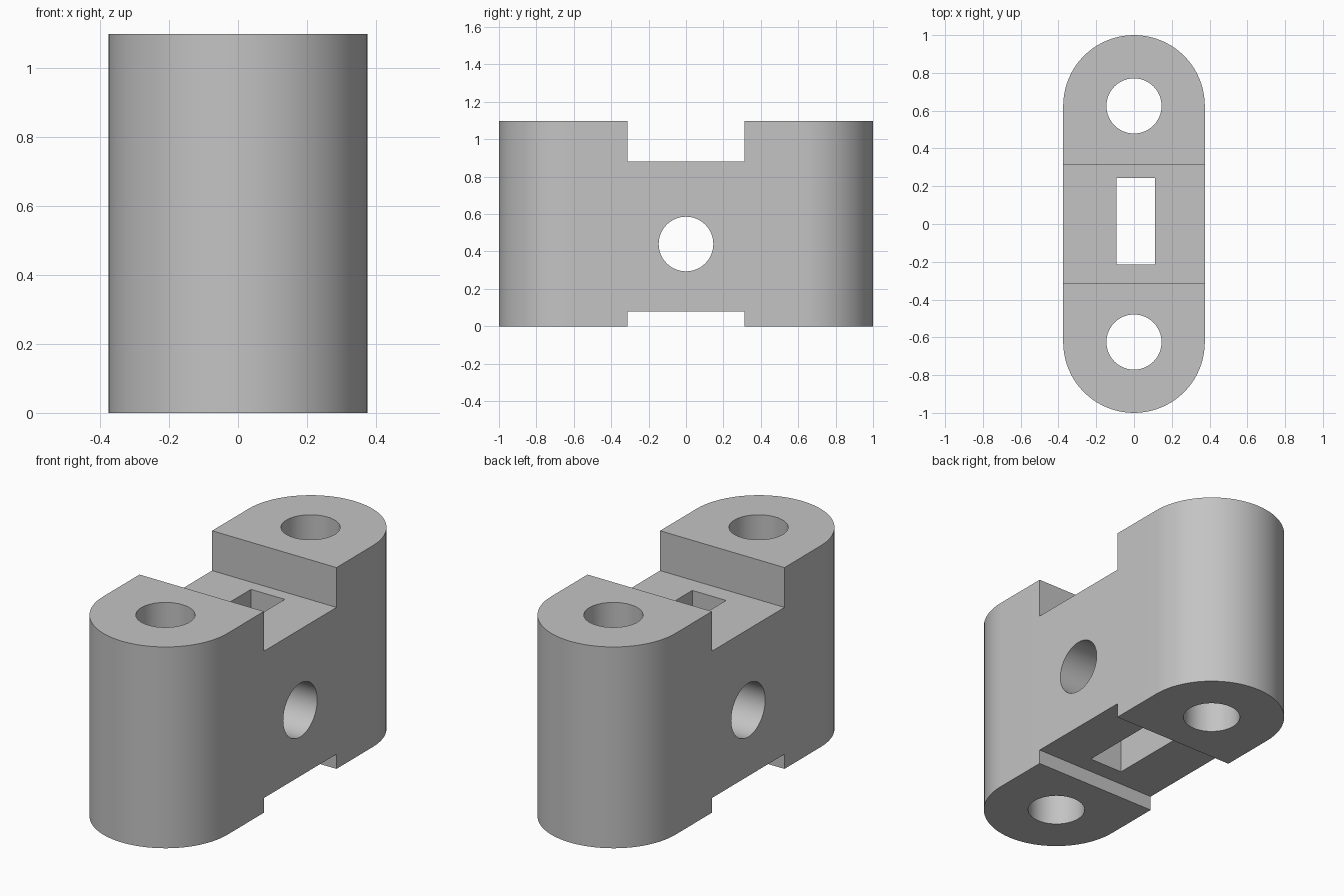
import bpy, bmesh
from math import pi, cos, sin, radians
from mathutils import Matrix

if "Cube" in bpy.data.objects:
    bpy.data.objects.remove(bpy.data.objects["Cube"], do_unlink=True)

HEIGHT, HALF_WIDTH, END_Y = 1.097, 0.375, 0.625
HOLE_RADIUS, NOTCH_Y = 0.146, 0.3125
NOTCH_FLOOR, NOTCH_ROOF = 0.88, 0.08

grey = bpy.data.materials.new("light_grey")
grey.use_nodes = True
colour = (0.55, 0.55, 0.55, 1)
grey.diffuse_color = colour
grey.node_tree.nodes["Principled BSDF"].inputs["Base Color"].default_value = colour


def finish(name, bm):
    bmesh.ops.recalc_face_normals(bm, faces=bm.faces)
    mesh = bpy.data.meshes.new(name)
    bm.to_mesh(mesh)
    bm.free()
    mesh.materials.append(grey)
    obj = bpy.data.objects.new(name, mesh)
    bpy.context.collection.objects.link(obj)
    return obj


def box(name, low, high):
    bm = bmesh.new()
    bmesh.ops.create_cube(bm, size=1)
    for v in bm.verts:
        v.co = [high[i] if v.co[i] > 0 else low[i] for i in range(3)]
    return finish(name, bm)


def drill(name, centre, axis):
    bm = bmesh.new()
    turn = Matrix.Rotation(pi / 2, 4, "Y") if axis == "X" else Matrix()
    bmesh.ops.create_cone(bm, cap_ends=True, segments=64, radius1=HOLE_RADIUS,
                          radius2=HOLE_RADIUS, depth=3,
                          matrix=Matrix.Translation(centre) @ turn)
    return finish(name, bm)


# Rounded-end block extruded from a stadium outline
bm = bmesh.new()
steps = 40
outline = []
for end, start in ((END_Y, 0), (-END_Y, pi)):
    for i in range(steps + 1):
        a = start + pi * i / steps
        outline.append(bm.verts.new((HALF_WIDTH * cos(a), end + HALF_WIDTH * sin(a), 0)))
base = bm.faces.new(outline)
top = bmesh.ops.extrude_face_region(bm, geom=[base])["geom"]
bmesh.ops.translate(bm, vec=(0, 0, HEIGHT),
                    verts=[g for g in top if isinstance(g, bmesh.types.BMVert)])
block = finish("mounting_block", bm)

# Notches, bolt holes, cross hole and off-centre slot
cutters = [
    box("top_notch", (-1, -NOTCH_Y, NOTCH_FLOOR), (1, NOTCH_Y, 2)),
    box("bottom_notch", (-1, -NOTCH_Y, -1), (1, NOTCH_Y, NOTCH_ROOF)),
    drill("back_hole", (0, END_Y, 0.5), "Z"),
    drill("front_hole", (0, -END_Y, 0.5), "Z"),
    drill("cross_hole", (0, 0, 0.44), "X"),
    box("slot", (-0.092, -0.214, -1), (0.112, 0.243, 2)),
]
for cutter in cutters:
    cutter.hide_render = True
    mod = block.modifiers.new(cutter.name, "BOOLEAN")
    mod.operation = "DIFFERENCE"
    mod.solver = "EXACT"
    mod.object = cutter

# Apply the cuts and discard the cutters
bpy.ops.object.select_all(action="DESELECT")
block.select_set(True)
bpy.context.view_layer.objects.active = block
for cutter in cutters:
    bpy.ops.object.modifier_apply(modifier=cutter.name)
    bpy.data.objects.remove(cutter, do_unlink=True)
bpy.ops.object.shade_smooth_by_angle(angle=radians(30))
